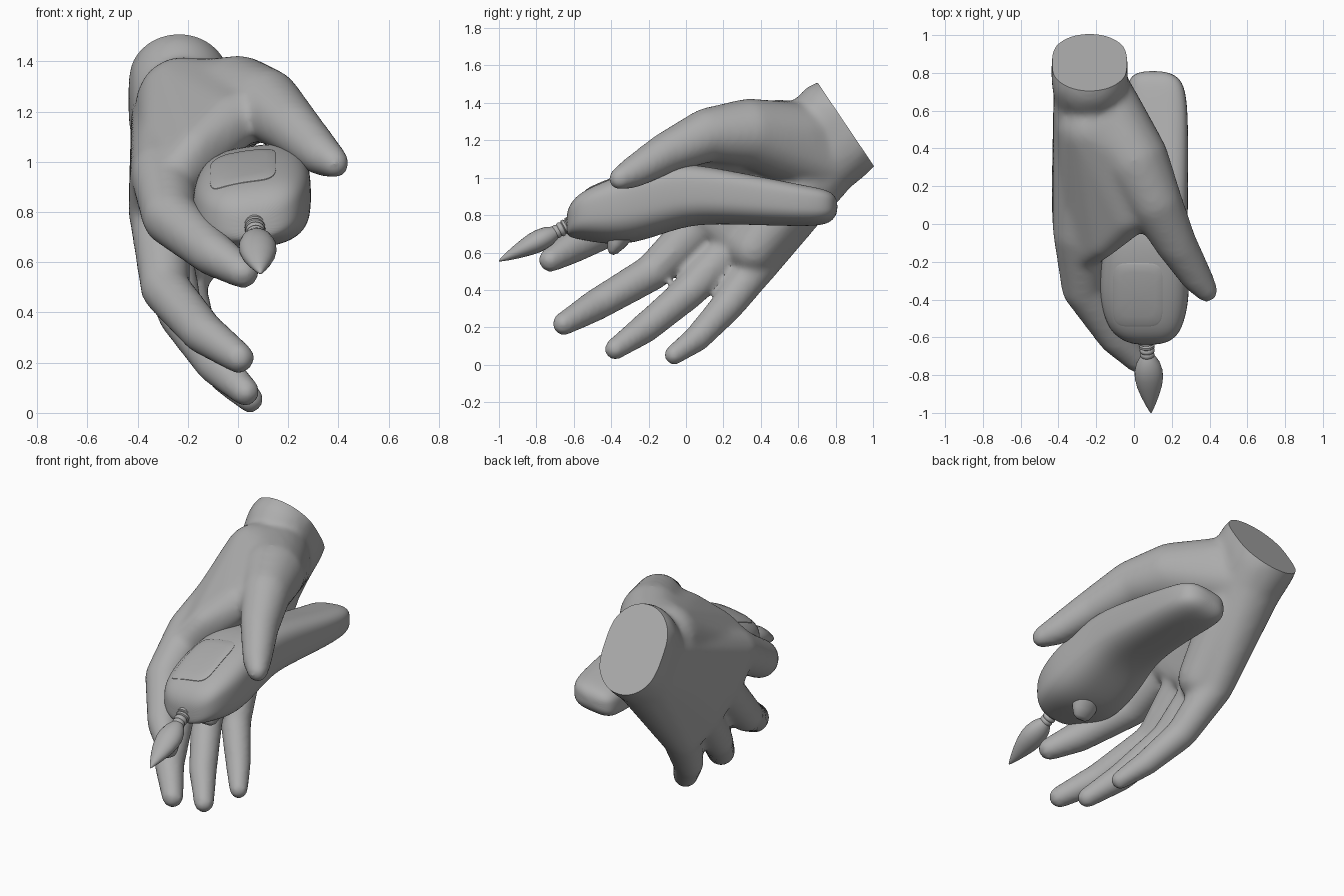
import bpy, bmesh, math
from mathutils import Vector
from mathutils.bvhtree import BVHTree

if "Cube" in bpy.data.objects:
    bpy.data.objects.remove(bpy.data.objects["Cube"])

grey = bpy.data.materials.new("plain grey")
grey.diffuse_color = (0.42, 0.42, 0.42, 1)
grey.use_nodes = True
grey.node_tree.nodes["Principled BSDF"].inputs["Base Color"].default_value = grey.diffuse_color


def finish(name, bm, angle=40):
    bmesh.ops.recalc_face_normals(bm, faces=bm.faces[:])
    me = bpy.data.meshes.new(name)
    bm.to_mesh(me)
    ob = bpy.data.objects.new(name, me)
    bpy.context.collection.objects.link(ob)
    me.materials.append(grey)
    bpy.ops.object.select_all(action='DESELECT')
    ob.select_set(True)
    bpy.context.view_layer.objects.active = ob
    bpy.ops.object.shade_smooth_by_angle(angle=math.radians(angle))
    return ob


def hull(bm, balls):
    """Add the convex skin around a set of balls (x, y, z, r)."""
    t = bmesh.new()
    for x, y, z, r in balls:
        vs = bmesh.ops.create_uvsphere(t, u_segments=16, v_segments=10, radius=r)["verts"]
        bmesh.ops.translate(t, verts=vs, vec=(x, y, z))
    pts = [v.co.copy() for v in t.verts]
    t.free()
    t = bmesh.new()
    for p in pts:
        t.verts.new(p)
    bmesh.ops.convex_hull(t, input=t.verts[:])
    bmesh.ops.delete(t, geom=[v for v in t.verts if not v.link_faces], context='VERTS')
    bmesh.ops.recalc_face_normals(t, faces=t.faces[:])
    me = bpy.data.meshes.new("tmp")
    t.to_mesh(me)
    t.free()
    bm.from_mesh(me)
    bpy.data.meshes.remove(me)


def loft(rings):
    bm = bmesh.new()
    rows = [[bm.verts.new(p) for p in r] for r in rings]
    n = len(rows[0])
    for a, b in zip(rows, rows[1:]):
        for i in range(n):
            bm.faces.new((a[i], a[(i + 1) % n], b[(i + 1) % n], b[i]))
    bm.faces.new(rows[0])
    bm.faces.new(rows[-1])
    return bm


def spow(v, e):
    return math.copysign(abs(v) ** e, v)


def tube(start, end, profile, n=24):
    """Straight lofted rod; profile rows are (t, side radius, up radius)."""
    a, b = Vector(start), Vector(end)
    d = (b - a).normalized()
    u = d.cross(Vector((0, 0, 1))).normalized()
    w = u.cross(d)
    return loft([[a.lerp(b, t) + u * ru * math.cos(k * math.tau / n) + w * rw * math.sin(k * math.tau / n)
                  for k in range(n)] for t, ru, rw in profile])


# ---- hand: chains of balls skinned together, then fused
cut, axis, wide = Vector((-0.235, 0.858, 1.28)), Vector((0, 0.83, 0.56)), Vector((0, 0.56, -0.83))


def wrist(along, lo, hi, r):
    c = cut + axis * along
    return [(*(c + wide * s), r) for s in (lo, hi)]


fingers = {
    "index": [(-.30, -.05, .95, .13), (-.27, -.34, .78, .115), (-.10, -.60, .635, .092), (.02, -.725, .56, .067)],
    "middle": [(-.315, .12, .80, .122), (-.29, -.18, .495, .10), (-.14, -.48, .32, .087), (.005, -.655, .218, .064)],
    "ring": [(-.30, .28, .67, .115), (-.23, .02, .395, .094), (-.09, -.22, .195, .082), (.03, -.38, .083, .06)],
    "little": [(-.25, .41, .565, .11), (-.17, .22, .315, .09), (-.04, .06, .142, .074), (.05, -.065, .052, .056)],
}
thumb = [(-.15, .60, 1.21, .19), (0, .34, 1.24, .185), (.11, .12, 1.23, .145),
         (.22, -.10, 1.135, .112), (.33, -.28, 1.03, .086), (.385, -.355, .995, .062)]
neck = wrist(-.2, -.05, .1, .19)

bm = bmesh.new()
hull(bm, wrist(.15, -.02, .02, .185) + wrist(-.06, -.085, .075, .203))
hull(bm, wrist(-.06, -.085, .075, .203) + neck)
hull(bm, neck + [f[0] for f in fingers.values()])
hull(bm, neck + thumb[:2])
# heel of the palm
hull(bm, [(-.20, .60, .93, .16), (-.19, .36, .62, .13), (-.25, .41, .565, .10), (-.23, .75, 1.12, .17)])
# web between thumb and index finger
hull(bm, [(-.22, .5, 1.23, .19), (-.29, -.16, .90, .10), (-.17, -.09, 1.055, .09),
          (-.04, .04, 1.175, .10), (.04, .08, 1.20, .10), (0, .34, 1.24, .16)])
for chain in list(fingers.values()) + [thumb]:
    for a, b in zip(chain, chain[1:]):
        hull(bm, [a, b])
raw = finish("hand_raw", bm)
bm.free()
m = raw.modifiers.new("fuse", 'REMESH')
m.mode, m.voxel_size = 'VOXEL', 0.016
m = raw.modifiers.new("soften", 'SMOOTH')
m.factor, m.iterations = 0.5, 20
bpy.context.view_layer.update()
fused = bpy.data.meshes.new_from_object(raw.evaluated_get(bpy.context.evaluated_depsgraph_get()))
bpy.data.objects.remove(raw)

# flat cut at the wrist
bm = bmesh.new()
bm.from_mesh(fused)
bmesh.ops.bisect_plane(bm, geom=bm.verts[:] + bm.edges[:] + bm.faces[:],
                       plane_co=cut, plane_no=axis, clear_outer=True)
bmesh.ops.holes_fill(bm, edges=[e for e in bm.edges if e.is_boundary], sides=0)
finish("hand", bm, 50)
bm.free()

# ---- held tool body: rounded sections along y (y, x centre, half width, z low, z high)
sections = [(-.64, .07, .055, .70, .80), (-.62, .07, .13, .685, .86), (-.56, .06, .195, .675, .92),
            (-.42, .055, .235, .65, .98), (-.28, .055, .238, .655, 1.03), (-.10, .06, .225, .715, 1.07),
            (.05, .085, .20, .76, 1.065), (.30, .115, .172, .755, 1.02), (.60, .125, .162, .745, .96),
            (.74, .115, .152, .75, .935), (.79, .105, .115, .78, .91), (.81, .10, .05, .82, .87)]
N = 32
rings = []
for y, xc, hw, z0, z1 in sections:
    ring = []
    for k in range(N):
        t = k * math.tau / N
        dx = hw * spow(math.cos(t), .65)
        ring.append((xc + dx, y, (z0 + z1) / 2 + (z1 - z0) / 2 * spow(math.sin(t), .65) + .12 * dx))
    rings.append(ring)
bm = loft(rings)
body = finish("tool_body", bm, 60)
bm.free()
body.modifiers.new("round", 'SUBSURF').levels = 2
body.modifiers["round"].render_levels = 2
bpy.context.view_layer.update()
tree = BVHTree.FromObject(body, bpy.context.evaluated_depsgraph_get())


# ---- thin panel laid on top of the body
def on_top(x, y, lift):
    hit = tree.ray_cast(Vector((x, y, 2)), Vector((0, 0, -1)))[0]
    return Vector((x, y, hit.z + lift))


rings = []
for s, lift in ((1.0, -.004), (1.0, .003), (.95, .006), (.7, .006), (.4, .006), (.1, .006)):
    rings.append([on_top(.02 + .132 * s * spow(math.cos(k * math.tau / 40), .4),
                         -.375 + .168 * s * spow(math.sin(k * math.tau / 40), .4), lift) for k in range(40)])
bm = loft(rings)
finish("top_panel", bm, 30)
bm.free()

# ---- ribbed neck, leaf shaped tip and trigger
ribs = [(0, .04, .04)]
for i in range(4):
    ribs += [(.2 + .2 * i - .09, .034, .034), (.2 + .2 * i - .05, .043 - .002 * i, .043 - .002 * i),
             (.2 + .2 * i + .05, .043 - .002 * i, .043 - .002 * i), (.2 + .2 * i + .09, .033, .033)]
ribs.append((1, .03, .03))
leaf = [(0, .03, .028), (.05, .042, .038), (.15, .062, .052), (.28, .074, .058), (.4, .075, .057),
        (.55, .066, .048), (.7, .049, .036), (.85, .028, .022), (.96, .01, .009), (1, .002, .002)]
trig = [(0, .085, .07), (.5, .075, .05), (.85, .055, .03), (1, .03, .012)]
for name, a, b, prof in (("ribbed_neck", (.065, -.60, .76), (.072, -.715, .70), ribs),
                         ("leaf_tip", (.072, -.69, .712), (.09, -1.0, .555), leaf),
                         ("trigger", (.06, -.35, .70), (.06, -.40, .592), trig)):
    bm = tube(a, b, prof)
    finish(name, bm, 50)
    bm.free()
